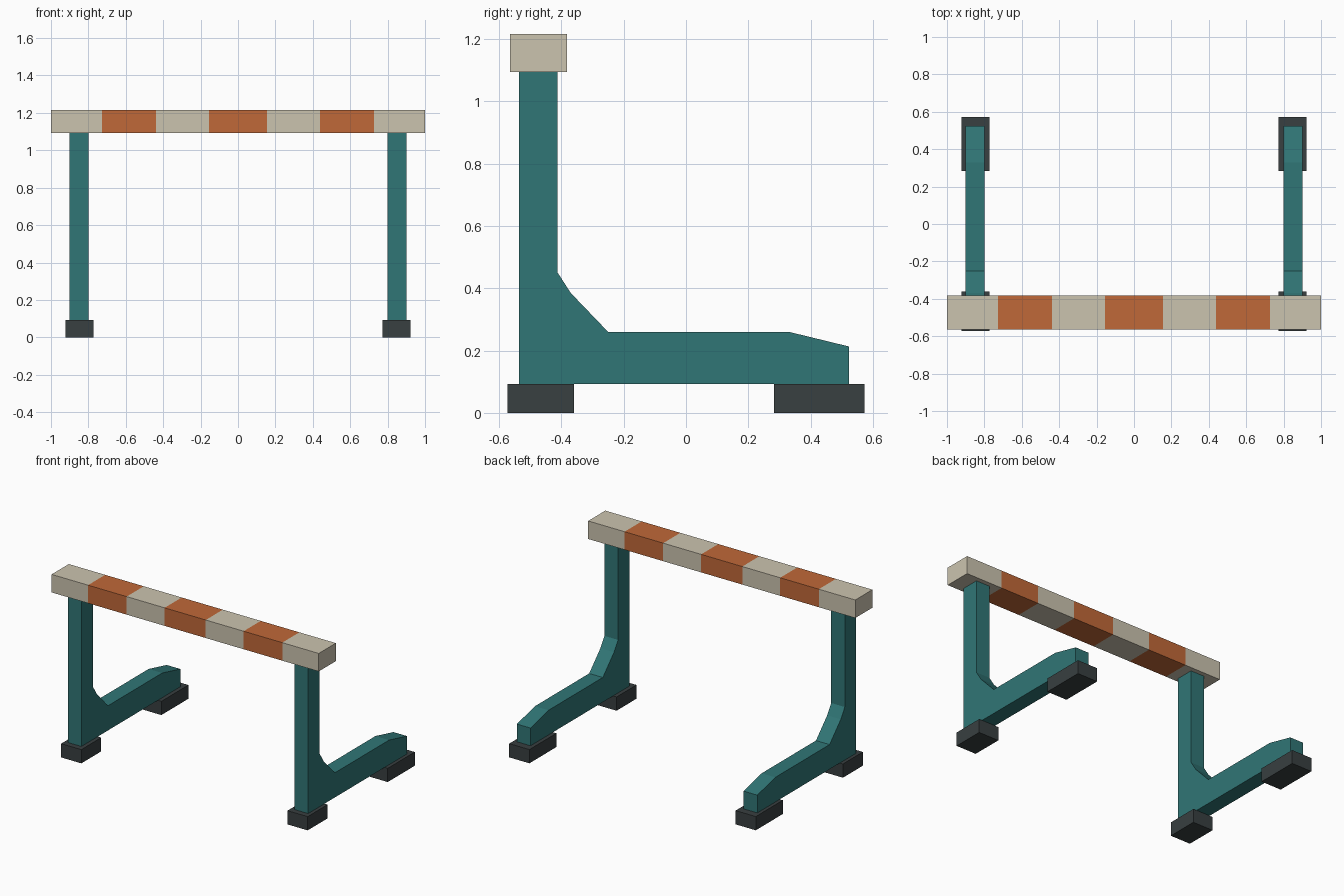
import bpy
import bmesh
from mathutils import Vector

if "Cube" in bpy.data.objects:
    bpy.data.objects.remove(bpy.data.objects["Cube"])


def material(name, rgb):
    m = bpy.data.materials.new(name)
    m.diffuse_color = (*rgb, 1)
    m.use_nodes = True
    m.node_tree.nodes["Principled BSDF"].inputs["Base Color"].default_value = m.diffuse_color
    return m


teal = material("teal_paint", (0.03, 0.18, 0.18))
rubber = material("dark_rubber", (0.04, 0.05, 0.052))
cream = material("cream_paint", (0.60, 0.55, 0.43))
orange = material("orange_paint", (0.53, 0.14, 0.04))


def finish(name, bm, mats):
    bmesh.ops.recalc_face_normals(bm, faces=bm.faces)
    me = bpy.data.meshes.new(name)
    bm.to_mesh(me)
    bm.free()
    for m in mats:
        me.materials.append(m)
    ob = bpy.data.objects.new(name, me)
    bpy.context.collection.objects.link(ob)
    return ob


def box_mesh(lo, hi):
    bm = bmesh.new()
    bmesh.ops.create_cube(bm, size=1)
    lo, hi = Vector(lo), Vector(hi)
    for v in bm.verts:
        v.co = (lo + hi) / 2 + v.co * (hi - lo)
    return bm


def profile_mesh(points, x0, x1):
    bm = bmesh.new()
    face = bm.faces.new([bm.verts.new((x0, y, z)) for y, z in points])
    out = bmesh.ops.extrude_face_region(bm, geom=[face], use_keep_orig=True)
    for v in out["geom"]:
        if isinstance(v, bmesh.types.BMVert):
            v.co.x = x1
    return bm


# L-shaped side frames with a gusset and a sloped toe, on rubber feet
frame = [(-0.535, 0.093), (0.523, 0.093), (0.523, 0.213), (0.33, 0.26), (-0.25, 0.26),
         (-0.37, 0.385), (-0.413, 0.452), (-0.413, 1.093), (-0.535, 1.093)]
for side, s in (("left", -1), ("right", 1)):
    finish(f"{side}_frame", profile_mesh(frame, s * 0.798, s * 0.9), [teal])
    for end, y0, y1 in (("front", -0.573, -0.36), ("back", 0.283, 0.572)):
        xs = sorted((s * 0.772, s * 0.923))
        finish(f"{side}_{end}_foot",
               box_mesh((xs[0], y0, 0), (xs[1], y1, 0.093)), [rubber])

# Striped crossbar: cut into bands, alternate bands orange
cuts = [-0.727, -0.438, -0.154, 0.154, 0.438, 0.727]
bm = box_mesh((-1, -0.565, 1.093), (1, -0.382, 1.215))
for x in cuts:
    bmesh.ops.bisect_plane(bm, geom=bm.verts[:] + bm.edges[:] + bm.faces[:],
                           plane_co=(x, 0, 0), plane_no=(1, 0, 0))
for f in bm.faces:
    band = sum(f.calc_center_median().x > x for x in cuts)
    f.material_index = band % 2
finish("crossbar", bm, [cream, orange])
